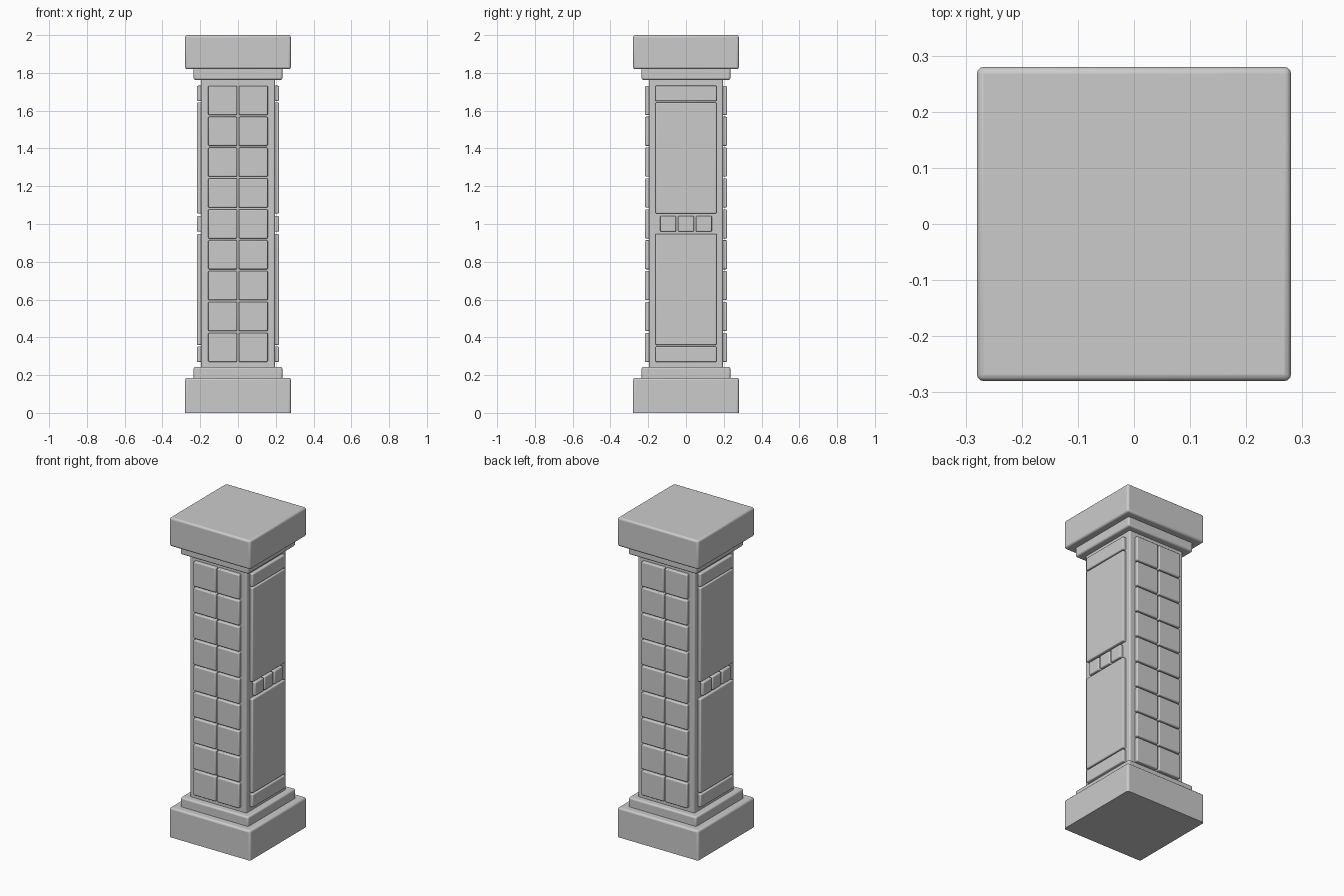
import bpy

if "Cube" in bpy.data.objects:
    bpy.data.objects.remove(bpy.data.objects["Cube"])


def block(name, x, y, z, bevel):
    """Bevelled box from (min, max) ranges."""
    bpy.ops.mesh.primitive_cube_add(
        size=1, location=[(r[0] + r[1]) / 2 for r in (x, y, z)])
    ob = bpy.context.object
    ob.name = name
    ob.scale = [r[1] - r[0] for r in (x, y, z)]
    bpy.ops.object.transform_apply(location=False, rotation=False, scale=True)
    mod = ob.modifiers.new("Bevel", 'BEVEL')
    mod.width = bevel
    mod.segments = 3
    bpy.ops.object.shade_smooth_by_angle()
    return ob


def tier(name, half, z0, z1, bevel=0.01):
    return block(name, (-half, half), (-half, half), (z0, z1), bevel)


# Plinth, shaft and capital
base = tier("base", 0.28, 0.0, 0.185, 0.012)
for v in base.data.vertices:          # keep the ground edge sharp
    v.select = False
weights = base.data.attributes.new("bevel_weight_edge", 'FLOAT', 'EDGE')
for e in base.data.edges:
    low = all(base.data.vertices[i].co.z < 0 for i in e.vertices)
    weights.data[e.index].value = 0.0 if low else 1.0
base.modifiers["Bevel"].limit_method = 'WEIGHT'
tier("base_step", 0.235, 0.17, 0.243)
tier("shaft", 0.195, 0.22, 1.78, 0.008)
tier("capital_step", 0.235, 1.763, 1.835)
tier("capital", 0.28, 1.82, 2.0, 0.012)

FACE, INNER = 0.217, 0.18
for s, side in ((-1, "a"), (1, "b")):
    depth = tuple(sorted((s * INNER, s * FACE)))

    # Front and back tiles, two columns of nine
    for row in range(9):
        zc = 0.347 + row * 0.1634
        for xc in (-0.081, 0.081):
            block("tile_" + side, (xc - 0.077, xc + 0.077), depth,
                  (zc - 0.077, zc + 0.077), 0.006)

    # Left and right long panels with end strips
    for z in ((0.27, 0.352), (0.36, 0.948), (1.055, 1.643), (1.65, 1.732)):
        block("side_panel_" + side, depth, (-0.162, 0.162), z, 0.006)

    # Row of three small squares at mid height
    for yc in (-0.095, 0.0, 0.095):
        block("side_square_" + side, depth, (yc - 0.042, yc + 0.042),
              (0.959, 1.043), 0.006)
